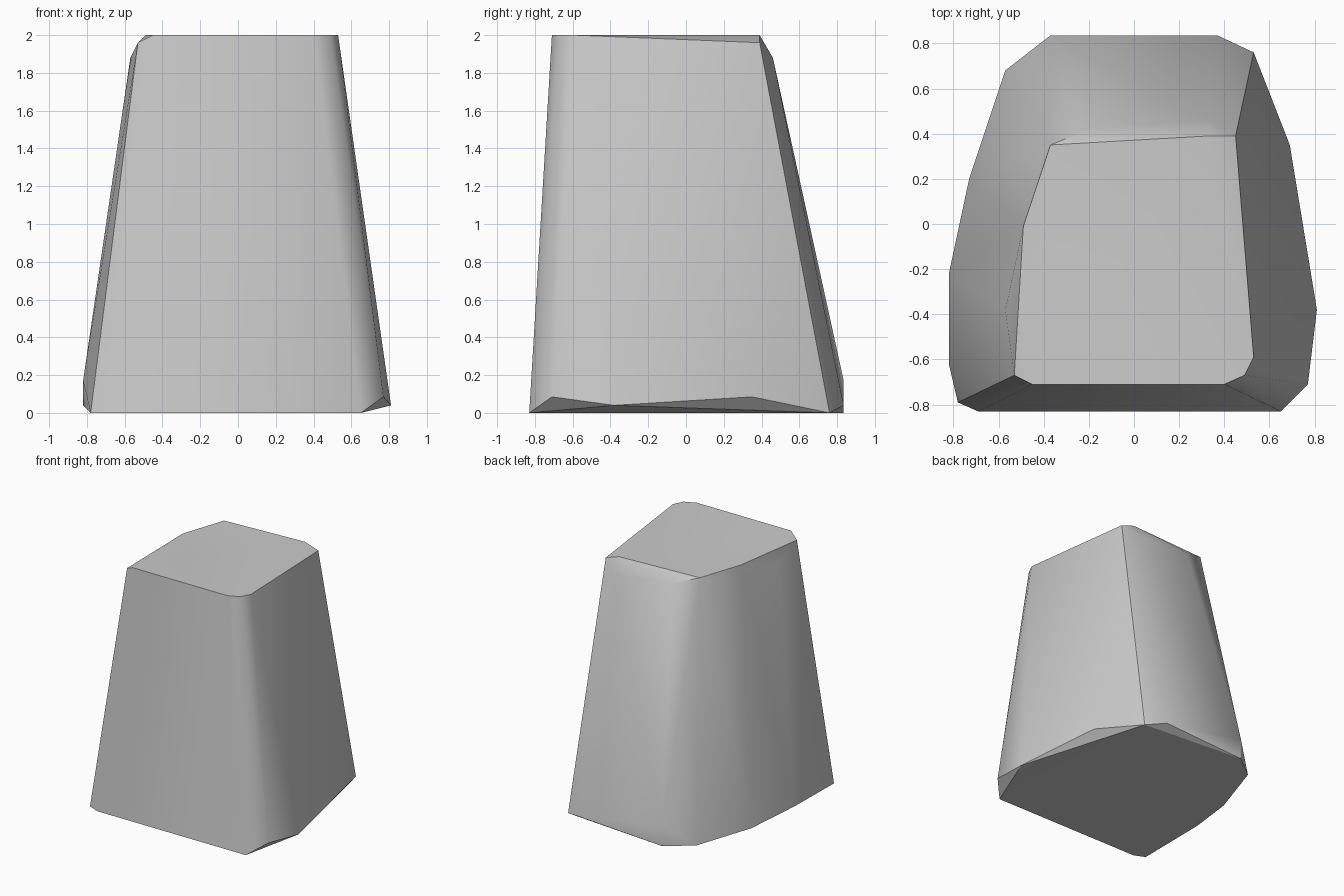
import bpy
import bmesh
import math

# Remove the default cube only
default_cube = bpy.data.objects.get("Cube")
if default_cube:
    bpy.data.objects.remove(default_cube, do_unlink=True)


def make_material(name, colour):
    material = bpy.data.materials.new(name)
    material.use_nodes = True
    material.diffuse_color = colour
    shader = material.node_tree.nodes["Principled BSDF"]
    shader.inputs["Base Color"].default_value = colour
    return material


def make_hull(name, points, material):
    """Wrap a convex solid around the corner points of a block."""
    mesh = bpy.data.meshes.new(name)
    bm = bmesh.new()
    for point in points:
        bm.verts.new(point)
    result = bmesh.ops.convex_hull(bm, input=bm.verts[:])
    loose = [v for v in bm.verts if not v.link_faces]
    bmesh.ops.delete(bm, geom=loose, context="VERTS")
    # Merge the coplanar triangles of the flat top, front and underside
    bmesh.ops.dissolve_limit(bm, angle_limit=math.radians(0.5),
                             verts=bm.verts[:], edges=bm.edges[:])
    bmesh.ops.recalc_face_normals(bm, faces=bm.faces[:])
    bm.to_mesh(mesh)
    bm.free()
    mesh.materials.append(material)
    block = bpy.data.objects.new(name, mesh)
    bpy.context.collection.objects.link(block)
    return block


# Wide foot outline, with the chipped corners lifted off the ground
foot = [
    (-.69, -.83, 0), (.65, -.83, 0), (.77, -.71, .085), (.81, -.38, .04),
    (.69, .35, .085), (.53, .76, 0), (.37, .835, .04), (-.37, .835, 0),
    (-.37, .835, .17), (-.57, .68, 0), (-.73, .2, 0), (-.82, -.22, .04),
    (-.82, -.62, .17), (-.78, -.79, 0),
]

# Narrow crown outline, with a worn back edge and right side
crown = [
    (-.45, -.71, 2), (.4, -.71, 2), (.49, -.67, 2), (.53, -.59, 2),
    (.45, .39, 1.96), (.33, .39, 2), (.33, .46, 1.88), (-.17, .43, 1.93),
    (-.37, .35, 2), (-.49, -.01, 2), (-.57, -.38, 1.88), (-.53, -.67, 1.96),
]

stone = make_material("stone_grey", (.6, .6, .6, 1))
block = make_hull("tapered_stone_block", foot + crown, stone)

# Soft shading across the rounded sides, crisp at the rims
bpy.context.view_layer.objects.active = block
block.select_set(True)
bpy.ops.object.shade_smooth_by_angle(angle=math.radians(30))
